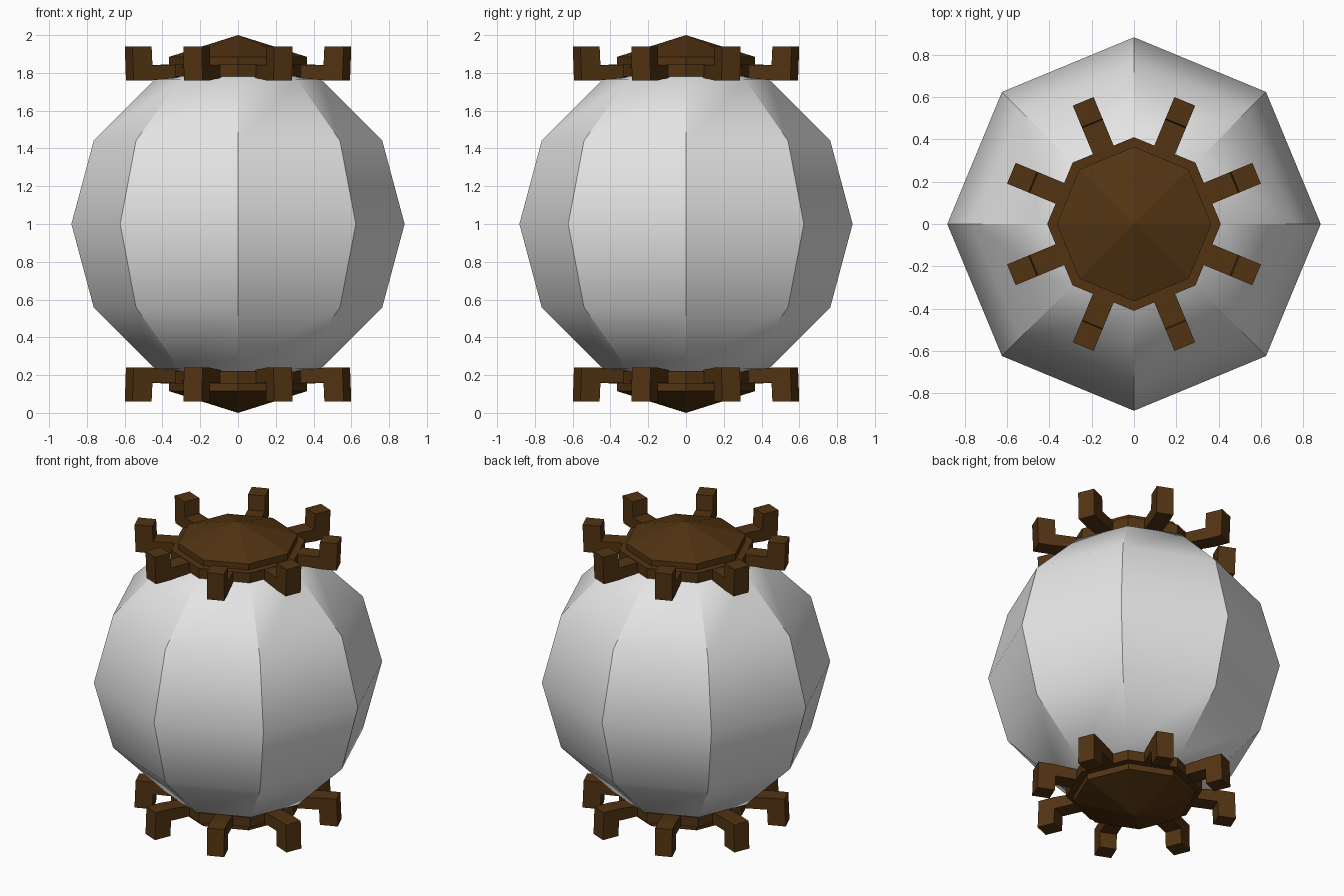
import bpy, bmesh, math
from mathutils import Matrix, Vector

if "Cube" in bpy.data.objects:
    bpy.data.objects.remove(bpy.data.objects["Cube"])

def material(name, rgb):
    m = bpy.data.materials.new(name)
    m.diffuse_color = (*rgb, 1)
    m.use_nodes = True
    m.node_tree.nodes["Principled BSDF"].inputs["Base Color"].default_value = m.diffuse_color
    return m

GREY = material("pale grey", (0.78, 0.78, 0.78))
BROWN = material("dark brown", (0.085, 0.034, 0.006))
SIDES = 8

def make_object(name, bm, mat):
    bmesh.ops.recalc_face_normals(bm, faces=bm.faces[:])
    me = bpy.data.meshes.new(name)
    bm.to_mesh(me)
    bm.free()
    me.materials.append(mat)
    ob = bpy.data.objects.new(name, me)
    bpy.context.collection.objects.link(ob)
    return ob

def lathe(bm, profile):
    """Eight-sided turned solid from (radius, z) points; radius 0 makes a pole."""
    rings = []
    for r, z in profile:
        n = SIDES if r else 1
        rings.append([bm.verts.new((r * math.cos(i * math.tau / SIDES),
                                    r * math.sin(i * math.tau / SIDES), z)) for i in range(n)])
    for a, b in zip(rings, rings[1:]):
        for i in range(SIDES):
            j = (i + 1) % SIDES
            quad = [a[i % len(a)], a[j % len(a)], b[j % len(b)], b[i % len(b)]]
            bm.faces.new(list(dict.fromkeys(quad)))

# Globe: eight segments, six rings
R = 0.882
bm = bmesh.new()
lathe(bm, [(0 if k in (0, 6) else R * math.sin(math.pi * k / 6),
            1 - R * math.cos(math.pi * k / 6)) for k in range(7)])
globe = make_object("globe", bm, GREY)
bpy.context.view_layer.objects.active = globe
globe.select_set(True)
bpy.ops.object.shade_smooth_by_angle(angle=math.radians(31.5))

def flip(bm, bottom):
    if bottom:
        for v in bm.verts:
            v.co.z = 2 - v.co.z

def build_end(label, bottom):
    # Shallow pointed lid
    bm = bmesh.new()
    lathe(bm, [(0, 1.83), (0.365, 1.83), (0.365, 1.885), (0, 2.0)])
    flip(bm, bottom)
    make_object(label + "_lid", bm, BROWN)

    # Octagonal hub
    bm = bmesh.new()
    lathe(bm, [(0, 1.78), (0.41, 1.78), (0.41, 1.845), (0, 1.845)])
    flip(bm, bottom)
    make_object(label + "_hub", bm, BROWN)

    # L-shaped spokes with upturned ends, extruded across their width
    bm = bmesh.new()
    outline = [(0.3, 1.78), (0.52, 1.76), (0.62, 1.76), (0.627, 1.94),
               (0.517, 1.94), (0.512, 1.84), (0.3, 1.845)]
    for i in range(SIDES):
        rot = Matrix.Rotation((i + 0.5) * math.tau / SIDES, 4, 'Z')
        a, b = [[bm.verts.new(rot @ Vector((x, y, z))) for x, z in outline]
                for y in (-0.053, 0.053)]
        bm.faces.new(a)
        bm.faces.new(b[::-1])
        for k in range(len(outline)):
            n = (k + 1) % len(outline)
            bm.faces.new((a[k], a[n], b[n], b[k]))
    flip(bm, bottom)
    make_object(label + "_spokes", bm, BROWN)

build_end("top", False)
build_end("bottom", True)
